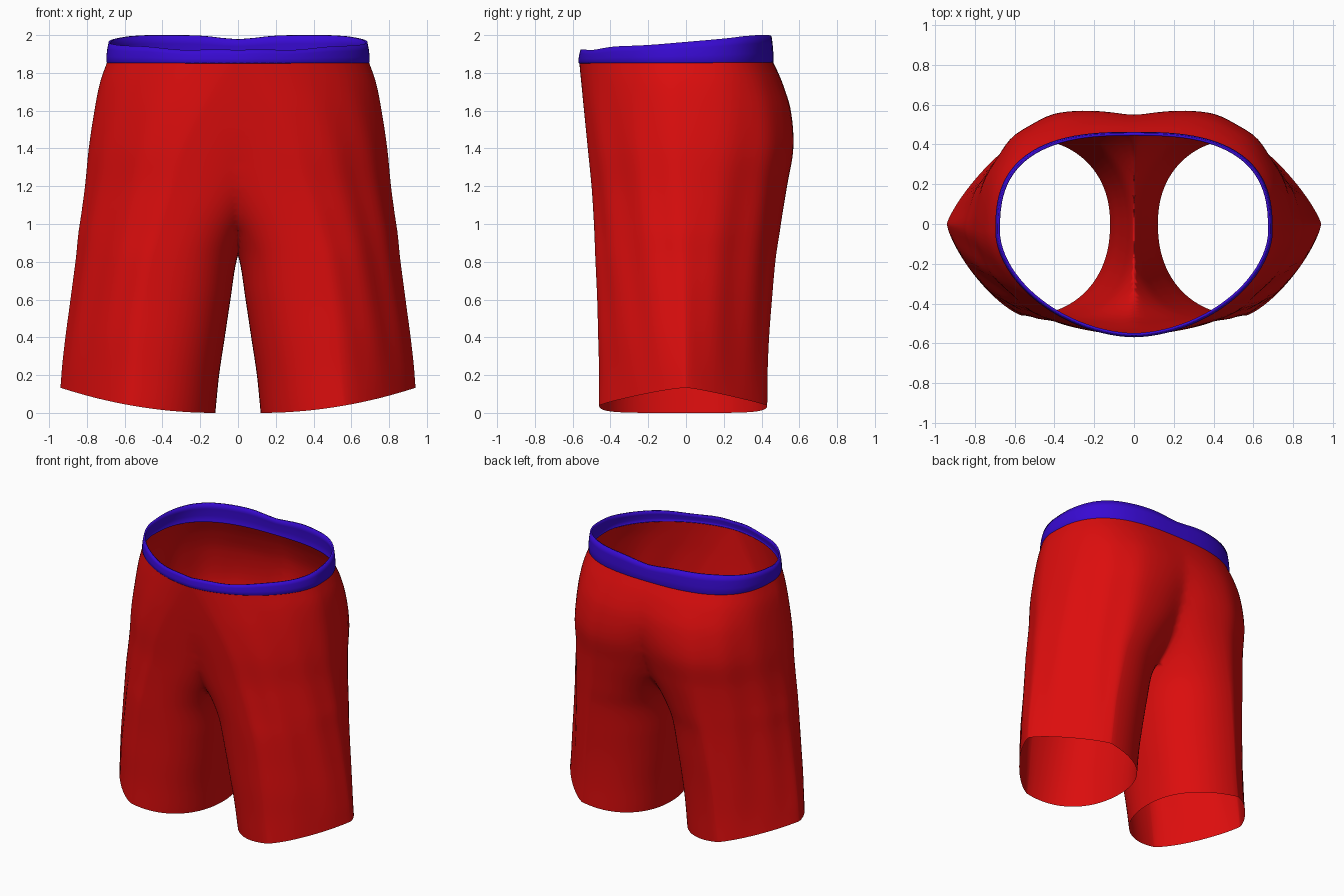
import bpy
import bmesh
from math import sin, cos, pi, exp

cube = bpy.data.objects.get("Cube")
if cube:
    bpy.data.objects.remove(cube, do_unlink=True)

SEGMENTS = 96
WAIST = 1.86

# Leg sections: height, outer x, inner x, centre x, front y, back y
SECTIONS = [
    (0.0, 0.94, 0.12, 0.56, -0.46, 0.43),
    (0.2, 0.93, 0.10, 0.54, -0.46, 0.432),
    (0.4, 0.912, 0.07, 0.52, -0.465, 0.44),
    (0.6, 0.887, 0.04, 0.49, -0.47, 0.455),
    (0.82, 0.858, 0.004, 0.45, -0.48, 0.475),
    (0.95, 0.845, -0.05, 0.41, -0.485, 0.495),
    (1.05, 0.83, -0.12, 0.38, -0.49, 0.51),
    (1.2, 0.81, -0.24, 0.33, -0.50, 0.535),
    (1.4, 0.79, -0.37, 0.27, -0.52, 0.568),
    (1.6, 0.76, -0.53, 0.17, -0.54, 0.555),
    (1.75, 0.73, -0.65, 0.07, -0.555, 0.51),
    (WAIST, 0.692, -0.692, 0.0, -0.565, 0.46),
]


def make_material(name, rgb):
    mat = bpy.data.materials.new(name)
    mat.use_nodes = True
    color = (*rgb, 1.0)
    mat.diffuse_color = color
    mat.node_tree.nodes["Principled BSDF"].inputs["Base Color"].default_value = color
    return mat


def section_at(z):
    """Smoothly interpolated section values at height z."""
    last = len(SECTIONS) - 1
    i = 0
    while i < last - 1 and z > SECTIONS[i + 1][0]:
        i += 1
    a, b = SECTIONS[i], SECTIONS[i + 1]
    before, after = SECTIONS[max(i - 1, 0)], SECTIONS[min(i + 2, last)]
    span = b[0] - a[0]
    t = (z - a[0]) / span
    values = []
    for k in range(1, len(a)):
        slope_a = (b[k] - before[k]) / (b[0] - before[0]) * span
        slope_b = (after[k] - a[k]) / (after[0] - a[0]) * span
        values.append(a[k] * (1 + 2 * t) * (1 - t) ** 2 + slope_a * t * (1 - t) ** 2
                      + b[k] * t * t * (3 - 2 * t) - slope_b * t * t * (1 - t))
    return values


def power(value, n):
    size = abs(value) ** (2 / n)
    return size if value > 0 else -size


def roundness(outside, behind, up):
    """Superellipse exponent for each quarter: pointed at the hem, full at the waist."""
    if outside:
        return 1.25 + 1.45 * up ** 2 if behind else 1.35 + 0.45 * up
    return 2.2 if behind else 2.2 + 1.1 * up


def ring(z):
    """Closed oval around one leg; it passes x = 0 above the crotch."""
    outer, inner, cx, front, back = section_at(z)
    up = z / WAIST
    cy = -0.04 * up
    points = []
    for i in range(SEGMENTS):
        angle = 2 * pi * i / SEGMENTS
        c, s = cos(angle), sin(angle)
        n = roundness(c > 0, s > 0, up)
        x = cx + (outer - cx if c > 0 else cx - inner) * power(c, n)
        y = cy + (back - cy if s > 0 else cy - front) * power(s, n)
        # Soft vertical cloth folds on the outer side
        fold = 0.012 * sin(13 * angle + 2 * z) * max(c, 0) * abs(s) * sin(pi * up)
        points.append((x + fold * c, y + fold * s))
    return points


def loft(name, rings, mat):
    """Skin the rings, cut at the centre plane and mirror."""
    bm = bmesh.new()
    rows = [[bm.verts.new(p) for p in points] for points in rings]
    for low, high in zip(rows, rows[1:]):
        for i in range(SEGMENTS):
            j = (i + 1) % SEGMENTS
            bm.faces.new((low[i], low[j], high[j], high[i]))
    bmesh.ops.bisect_plane(bm, geom=bm.verts[:] + bm.edges[:] + bm.faces[:],
                           dist=0.0005, plane_co=(0, 0, 0), plane_no=(1, 0, 0),
                           clear_inner=True)
    mesh = bpy.data.meshes.new(name)
    bm.to_mesh(mesh)
    bm.free()
    mesh.materials.append(mat)
    for face in mesh.polygons:
        face.use_smooth = True
    obj = bpy.data.objects.new(name, mesh)
    bpy.context.collection.objects.link(obj)
    mirror = obj.modifiers.new("Mirror", "MIRROR")
    mirror.merge_threshold = 0.002
    return obj


red = make_material("red_cloth", (0.72, 0.004, 0.004))
blue = make_material("blue_elastic", (0.04, 0.003, 0.65))

# Shorts body: the hem rises towards the outer side
body_rings = []
ROWS = 60
for r in range(ROWS + 1):
    level = WAIST * r / ROWS
    fade = max(0, 1 - level / 0.6) ** 2
    body_rings.append([
        (x, y, level + fade * 0.13 * (max(x - 0.12, 0) / 0.81) ** 2)
        for x, y in ring(level)])
body = loft("shorts_body", body_rings, red)

# Soften the centre seam in front and behind
seam = body.vertex_groups.new(name="centre_seam")
for v in body.data.vertices:
    x, y, z = v.co
    if x < 0.16 and 0.95 < z < 1.8:
        seam.add([v.index], (1 - x / 0.16) * min(1, (z - 0.95) / 0.1, (1.8 - z) / 0.1), "REPLACE")
soften = body.modifiers.new("Soft seam", "SMOOTH")
soften.vertex_group = seam.name
soften.factor = 0.5
soften.iterations = 12


# Waistband: rim is lower in front, with a small dip at the back
def rim_height(x, y):
    dip = 0.022 * exp(-(x / 0.14) ** 2) if y > 0 else 0
    return min(1.968 + 0.085 * y, 2.0) - dip + 0.004 * sin(16 * x) * (y < 0.3)


band_rings = []
for t, scale in ((0, 1.0), (0.06, 1.007), (0.35, 1.007), (0.7, 1.0), (1, 0.99)):
    band_rings.append([
        (x * scale, y * scale, 1.85 + (rim_height(x, y) - 1.85) * t)
        for x, y in ring(WAIST)])
band = loft("waistband", band_rings, blue)
thick = band.modifiers.new("Thickness", "SOLIDIFY")
thick.thickness = 0.012
thick.offset = -1
